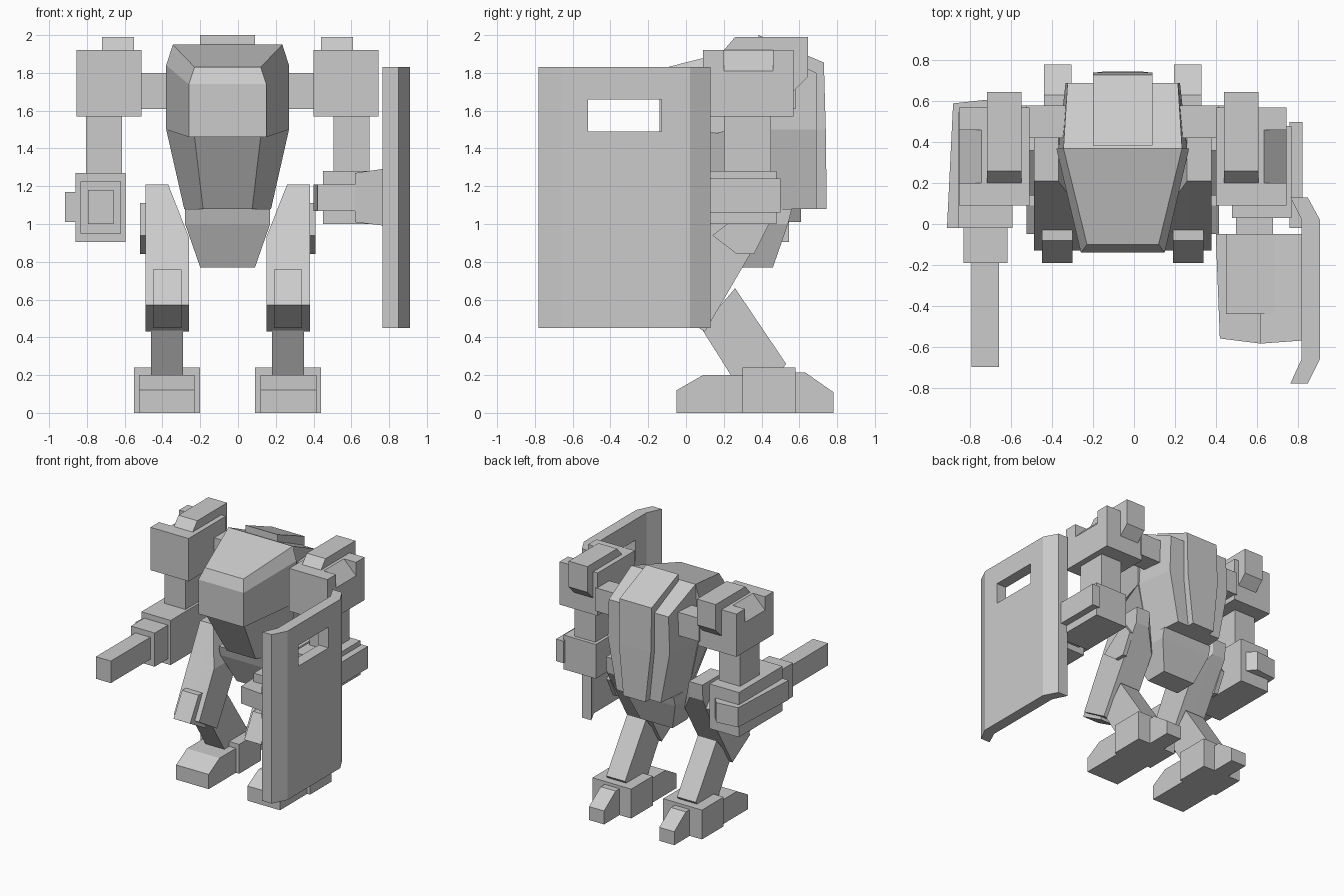
import bpy, bmesh

if "Cube" in bpy.data.objects:
    bpy.data.objects.remove(bpy.data.objects["Cube"])

CX = -0.055  # symmetry plane of body, legs and shoulders


def loft(name, rings):
    bm = bmesh.new()
    vs = [[bm.verts.new(p) for p in r] for r in rings]
    n = len(vs[0])
    for a, b in zip(vs, vs[1:]):
        for i in range(n):
            j = (i + 1) % n
            bm.faces.new((a[i], a[j], b[j], b[i]))
    bm.faces.new(vs[0])
    bm.faces.new(vs[-1])
    bmesh.ops.recalc_face_normals(bm, faces=bm.faces[:])
    me = bpy.data.meshes.new(name)
    bm.to_mesh(me)
    bm.free()
    ob = bpy.data.objects.new(name, me)
    bpy.context.collection.objects.link(ob)
    return ob


def side_prism(name, x0, x1, yz):
    return loft(name, [[(x, y, z) for y, z in yz] for x in (x0, x1)])


def plan_prism(name, z0, z1, xy):
    return loft(name, [[(x, y, z) for x, y in xy] for z in (z0, z1)])


def box(name, x0, x1, y0, y1, z0, z1):
    return plan_prism(name, z0, z1, [(x0, y0), (x1, y0), (x1, y1), (x0, y1)])


def ring(front, back):
    # four-point ring from (half width, y, z) at the front and at the back
    (a, y0, z0), (b, y1, z1) = front, back
    return [(CX - a, y0, z0), (CX + a, y0, z0), (CX + b, y1, z1), (CX - b, y1, z1)]


def cut(ob, cutter):
    mod = ob.modifiers.new("cut", 'BOOLEAN')
    mod.operation = 'DIFFERENCE'
    mod.solver = 'EXACT'
    mod.object = cutter
    cutter.hide_render = True
    cutter.hide_viewport = True


# Torso
loft("cockpit", [ring((.205, -.14, 1.46), (.325, .37, 1.5)),
                 ring((.205, -.14, 1.74), (.325, .37, 1.84)),
                 ring((.175, -.10, 1.83), (.29, .37, 1.95))])
loft("lower_torso", [ring((.13, .12, 1.08), (.23, .37, 1.08)),
                     ring((.175, -.10, 1.46), (.325, .37, 1.5))])
loft("rear_torso", [ring((.23, .37, 1.08), (.20, .69, 1.08)),
                    ring((.315, .37, 1.5), (.28, .69, 1.5)),
                    ring((.29, .37, 1.95), (.27, .69, 1.80))])
loft("back_spine", [ring((.11, .37, 1.08), (.10, .745, 1.08)),
                    ring((.145, .37, 1.5), (.145, .74, 1.5)),
                    ring((.145, .385, 2.0), (.145, .73, 1.855))])
loft("pelvis", [ring((.145, .27, .77), (.145, .46, .77)),
                ring((.225, .17, 1.0), (.225, .54, 1.0)),
                ring((.225, .15, 1.08), (.225, .56, 1.08))])

# Legs and shoulders, both sides
for s, tag in ((-1, "right"), (1, "left")):
    def X(d):
        return CX + s * d

    def sp(name, a, b, yz):
        return side_prism(tag + "_" + name, X(a), X(b), yz)

    def bx(name, a, b, *r):
        return box(tag + "_" + name, X(a), X(b), *r)

    full = [(.10, .43), (-.13, .57), (.21, 1.21), (.49, 1.21), (.48, 1.08)]
    low = [(.10, .43), (-.13, .57), (.06, .93), (.39, .93), (.385, .92)]
    loft(tag + "_thigh", [[(X(d), y, z) for y, z in prof]
                          for d, prof in ((.435, full), (.315, full), (.205, low))])
    sp("knee_plate", .245, .395, [(.02, .45), (-.19, .57), (-.08, .76), (-.03, .76)])
    sp("hip_plate", .43, .465, [(.14, .94), (.36, 1.11), (.44, 1.0), (.36, .84), (.27, .84)])
    sp("shin", .235, .405, [(.08, .45), (.26, .66), (.53, .26), (.5, .22), (.25, .18)])
    sp("toe", .175, .47, [(-.05, 0), (-.05, .12), (.09, .2), (.31, .2), (.31, 0)])
    bx("ankle_block", .145, .495, .3, .58, 0, .24)
    sp("heel", .25, .385, [(.57, 0), (.57, .215), (.63, .215), (.78, .11), (.78, 0)])

    bx("shoulder_joint", .27, .47, .42, .58, 1.61, 1.8)
    shoulder = bx("shoulder", .455, .80, .09, .57, 1.57, 1.92)
    notch = loft(tag + "_notch_cutter", [[(X(.68), y, 1.93), (X(.82), y, 1.79), (X(.82), y, 1.93)]
                                         for y in (.2, .46)])
    cut(shoulder, notch)
    sp("shoulder_cap", .495, .665, [(.2, 1.92), (.26, 1.99), (.645, 1.99), (.645, 1.78),
                                    (.565, 1.7), (.56, 1.92)])
    bx("upper_arm", .56, .75, .2, .45, 1.2, 1.575)

# Gun arm
box("gun_housing", -.86, -.595, -.02, .545, .905, 1.27)
plan_prism("gun_belt", 1.01, 1.17, [(-.915, -.02), (-.885, .59), (-.70, .61), (-.64, .54), (-.64, -.02)])
box("gun_collar", -.835, -.62, -.19, -.01, .95, 1.225)
box("gun_barrel", -.795, -.66, -.70, -.18, 1.0, 1.18)

# Shield arm
box("elbow_block", .48, .77, .03, .48, 1.0, 1.28)
box("elbow_plate", .76, .825, -.02, .5, 1.06, 1.24)
box("forearm_link", .5, .68, -.06, .04, 1.05, 1.23)
box("forearm_block", .45, .69, -.44, -.05, 1.0, 1.28)
plan_prism("forearm_belt", 1.07, 1.21, [(.40, -.05), (.42, -.56), (.62, -.585), (.82, -.57), (.82, -.05)])
loft("shield_mount", [[(x, y0, z0), (x, -.05, z0), (x, -.05, z1), (x, y0, z1)]
                      for x, y0, z0, z1 in ((.62, -.585, 1.01, 1.27), (.825, -.57, .985, 1.30))])

# Shield with viewing slot
shield = plan_prism("shield", .45, 1.83,
                    [(.765, -.78), (.85, -.78), (.91, -.66), (.91, .02), (.85, .13), (.765, .13),
                     (.82, .02), (.82, -.66)])
cut(shield, box("slot_cutter", .7, 1.0, -.52, -.13, 1.49, 1.66))
